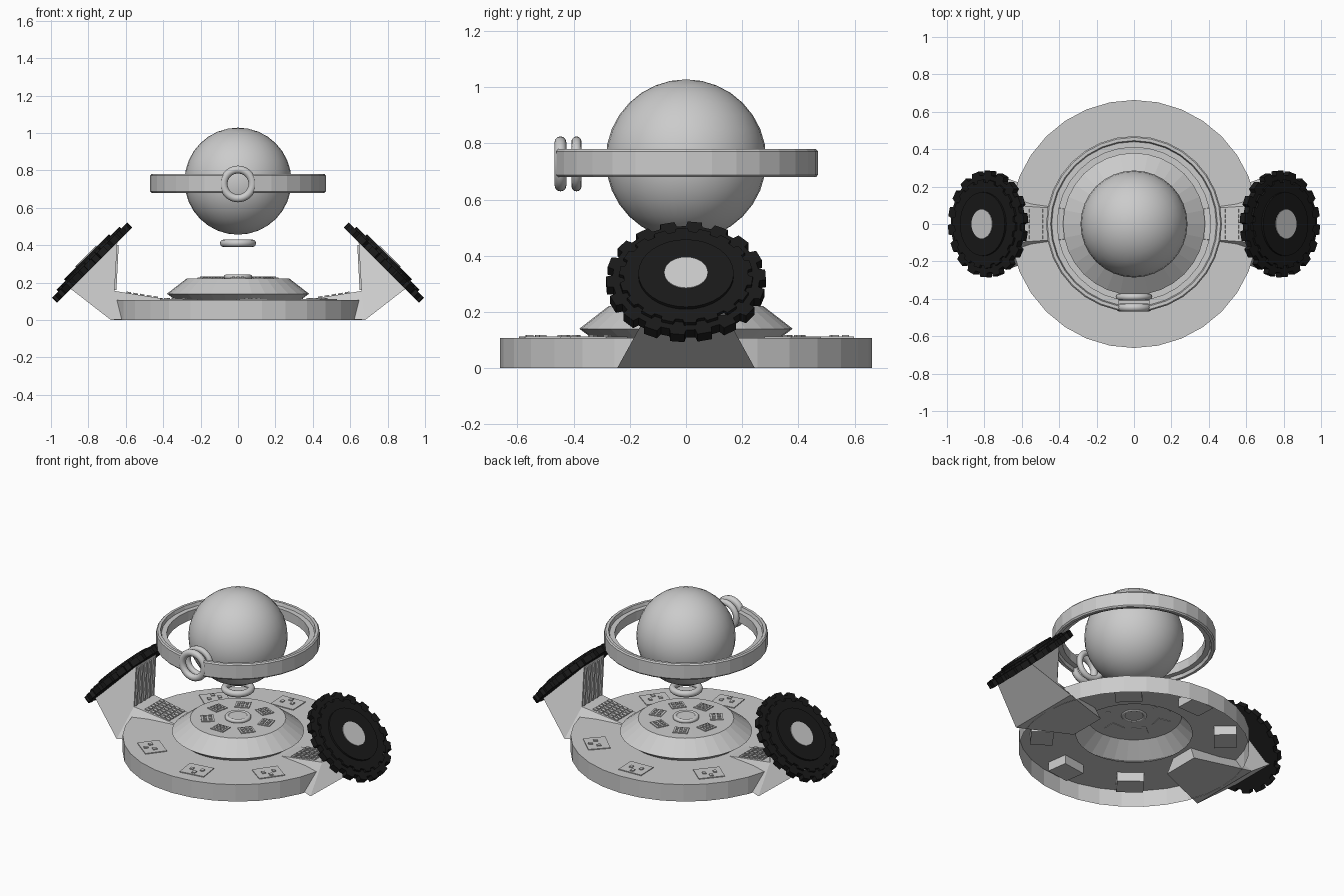
import bpy, bmesh
from math import sin, cos, pi, atan2, hypot, radians
from mathutils import Matrix, Vector

if "Cube" in bpy.data.objects:
    bpy.data.objects.remove(bpy.data.objects["Cube"])


def finish(bm, name, mirror=False, color=None, smooth=False, fix=True):
    if fix:
        bmesh.ops.recalc_face_normals(bm, faces=bm.faces)
    me = bpy.data.meshes.new(name)
    bm.to_mesh(me)
    bm.free()
    ob = bpy.data.objects.new(name, me)
    bpy.context.collection.objects.link(ob)
    if mirror:
        ob.modifiers.new("mirror", 'MIRROR')
    if color:
        mat = bpy.data.materials.new(name + "_paint")
        mat.diffuse_color = color
        mat.use_nodes = True
        mat.node_tree.nodes["Principled BSDF"].inputs["Base Color"].default_value = mat.diffuse_color
        me.materials.append(mat)
    if smooth:
        for p in me.polygons:
            p.use_smooth = True
    return ob


def revolve(name, profile, n=32, closed=False, mat=Matrix(), smooth=False):
    """Spin (radius, z) points around z."""
    bm = bmesh.new()
    rings = [[bm.verts.new(mat @ Vector((r * cos(2 * pi * i / n), r * sin(2 * pi * i / n), z)))
              for i in range(n)] for r, z in profile]
    pairs = list(zip(rings, rings[1:])) + ([(rings[-1], rings[0])] if closed else [])
    for a, b in pairs:
        for i in range(n):
            j = (i + 1) % n
            bm.faces.new((a[i], a[j], b[j], b[i]))
    return finish(bm, name, smooth=smooth)


def torus(name, major, minor, mat):
    pts = [(major + minor * cos(2 * pi * k / 12), minor * sin(2 * pi * k / 12)) for k in range(12)]
    return revolve(name, pts, 32, True, mat, True)


def box(bm, mat, size):
    bmesh.ops.create_cube(bm, size=1, matrix=mat @ Matrix.Diagonal((*size, 1)))


def disc(bm, mat, outline, z0, z1):
    """Extruded flat outline."""
    lo = [bm.verts.new(mat @ Vector((x, y, z0))) for x, y in outline]
    hi = [bm.verts.new(mat @ Vector((x, y, z1))) for x, y in outline]
    bm.faces.new(lo[::-1])
    bm.faces.new(hi)
    for i in range(len(lo)):
        j = (i + 1) % len(lo)
        bm.faces.new((lo[i], lo[j], hi[j], hi[i]))


def gear(n, r_in, r_out, shift=0.0):
    pts = []
    for i in range(n):
        for f, r in ((0, r_in), (.36, r_in), (.42, r_out), (.94, r_out)):
            a = 2 * pi * (i + f + shift) / n
            pts.append((r * cos(a), r * sin(a)))
    return pts


T = Matrix.Translation
R = Matrix.Rotation

# Open-bottomed base shell and the raised centre dish
revolve("base_shell", [(.663, 0), (.663, .107), (.335, .107)])
revolve("centre_dish", [(.335, .107), (.38, .14), (.275, .221), (.06, .223)])
torus("dish_collar", .063, .013, T((0, 0, .23)))
bm = bmesh.new()
disc(bm, Matrix(), [(.06 * cos(2 * pi * i / 32), .06 * sin(2 * pi * i / 32)) for i in range(32)], .222, .238)
finish(bm, "dish_cap")

# Control pads on the base, reaching below the deck
bm = bmesh.new()
for x, y in ((-.02, .53), (-.40, .34), (.36, .38), (.43, -.31), (-.315, -.41), (.075, -.52)):
    m = T((x, y, 0)) @ R(atan2(y, x) - pi / 2, 4, 'Z')
    box(bm, m @ T((0, 0, .081)), (.155, .13, .062))
    for bx, by in ((-.035, -.005), (.03, .0), (-.003, .038)):
        box(bm, m @ T((bx, by, .113)), (.02, .025, .01))
finish(bm, "deck_pads")

# Ring of small keypads on the dish
bm = bmesh.new()
for k in range(7):
    m = R(2 * pi * k / 7 - pi / 2, 4, 'Z') @ T((.175, 0, .223))
    box(bm, m, (.075, .085, .008))
    for i in range(2):
        for j in range(3):
            box(bm, m @ T((i * .032 - .016, j * .024 - .024, .005)), (.02, .016, .006))
finish(bm, "dish_keypads")

# Side arms: sloping console foot and flared upright
prof = [(.35, .02, .12), (.68, 0, .245), (.925, .19, .14), (.645, .42, .10), (.66, .155, .10), (.36, .107, .08)]
bm = bmesh.new()
a, b = ([bm.verts.new((x, s * h, z)) for x, z, h in prof] for s in (-1, 1))
for i in range(6):
    j = (i + 1) % 6
    bm.faces.new((a[i], a[j], b[j], b[i]))
for s in (a, b):
    bm.faces.new((s[0], s[1], s[4], s[5]))
    bm.faces.new((s[1], s[2], s[3], s[4]))
finish(bm, "side_arm", mirror=True)

# Console keys and ribs on the arm
bm = bmesh.new()
slope = atan2(.048, .30)
for i in range(5):
    for j in range(6):
        x = .44 + i * .036
        box(bm, T((x, (j - 2.5) * .028, .107 + (x - .36) * .16)) @ R(-slope, 4, 'Y'), (.025, .019, .014))
for j in range(5):
    box(bm, T((.652, (j - 2) * .042, .28)) @ R(radians(-3), 4, 'Y'), (.016, .014, .24))
finish(bm, "arm_keys_and_ribs", mirror=True)

# Tilted knobbly wheels with pale hubs
wheel = T((.78, 0, .307)) @ R(pi / 4, 4, 'Y')
bm = bmesh.new()
disc(bm, wheel, gear(18, .262, .285), -.019, .019)
disc(bm, wheel, gear(18, .222, .238, .5), .019, .032)
disc(bm, wheel, [(.17 * cos(2 * pi * i / 32), .17 * sin(2 * pi * i / 32)) for i in range(32)], .032, .044)
finish(bm, "wheel", mirror=True, color=(.01, .01, .01, 1))
bm = bmesh.new()
disc(bm, wheel, [(.078 * cos(2 * pi * i / 32), .078 * sin(2 * pi * i / 32)) for i in range(32)], .03, .048)
finish(bm, "wheel_hub", mirror=True)

# Floating sphere
bm = bmesh.new()
bmesh.ops.create_uvsphere(bm, u_segments=32, v_segments=16, radius=.286, matrix=T((0, 0, .742)))
finish(bm, "floating_sphere", smooth=True)
torus("lower_float_ring", .077, .02, T((0, 0, .41)))

# Stepped orbit ring with a round opening at the front
ring = revolve("orbit_ring", [(.41, .70), (.44, .70), (.446, .68), (.463, .68), (.47, .688),
                              (.47, .772), (.463, .78), (.446, .78), (.44, .76), (.41, .76)], 32, True)
bm = bmesh.new()
bmesh.ops.create_cone(bm, cap_ends=True, segments=32, radius1=.085, radius2=.085, depth=.3,
                      matrix=T((0, -.45, .73)) @ R(pi / 2, 4, 'X'))
cutter = finish(bm, "opening_cutter")
cutter.hide_render = True
cutter.hide_viewport = True
mod = ring.modifiers.new("opening", 'BOOLEAN')
mod.operation = 'DIFFERENCE'
mod.object = cutter
mod.solver = 'EXACT'

# Paired round frames at the front opening
for name, y, minor in (("front_frame_outer", -.447, .021), ("front_frame_inner", -.39, .018)):
    torus(name, .098 - minor, minor, T((0, y, .727)) @ R(pi / 2, 4, 'X'))
